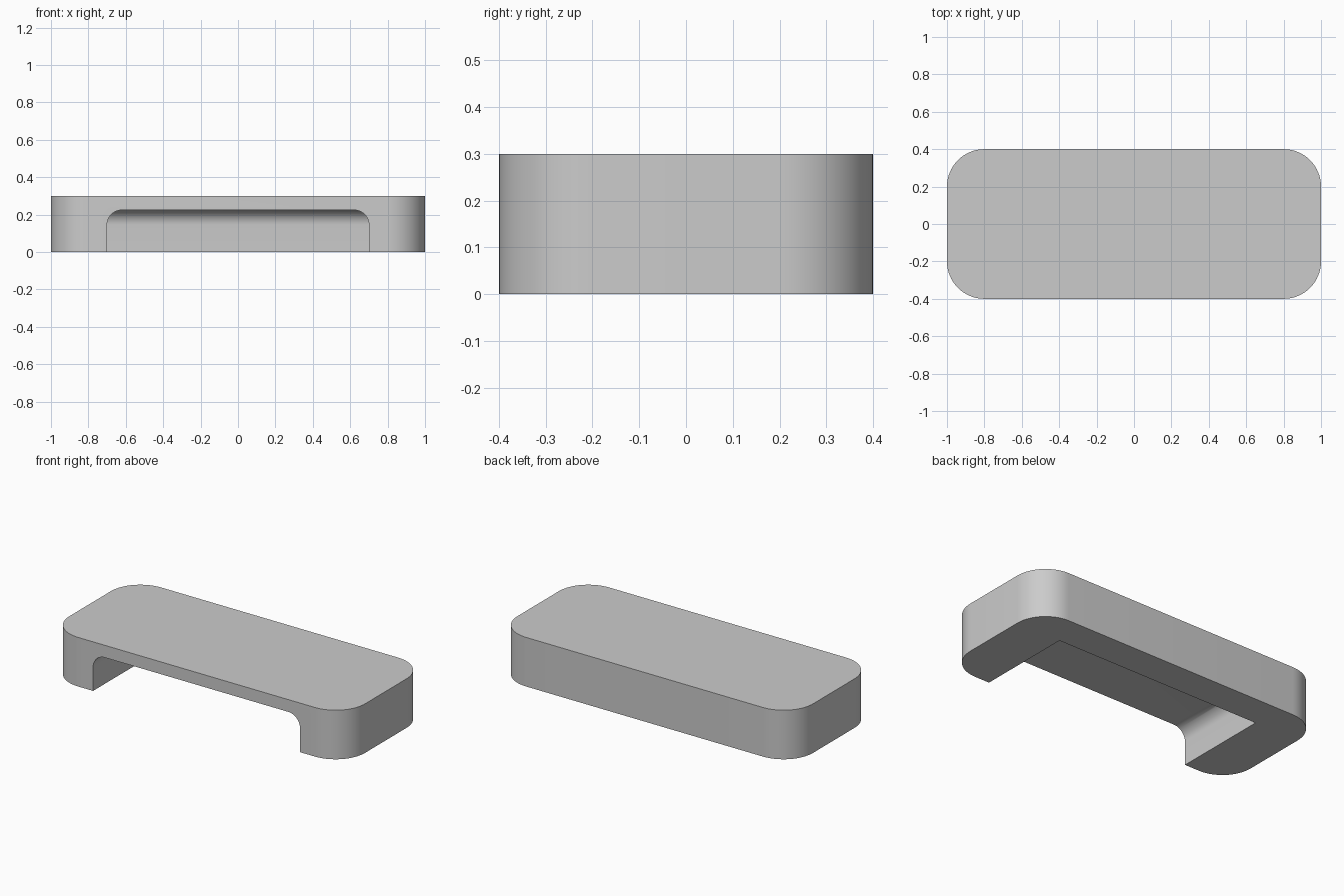
import bpy, bmesh, math

if "Cube" in bpy.data.objects:
    bpy.data.objects.remove(bpy.data.objects["Cube"])

grey = bpy.data.materials.new("plain grey")
grey.diffuse_color = (0.6, 0.6, 0.6, 1)
grey.use_nodes = True
grey.node_tree.nodes["Principled BSDF"].inputs["Base Color"].default_value = grey.diffuse_color


def make_object(name, bm):
    bmesh.ops.recalc_face_normals(bm, faces=bm.faces)
    mesh = bpy.data.meshes.new(name)
    bm.to_mesh(mesh)
    bm.free()
    mesh.materials.append(grey)
    obj = bpy.data.objects.new(name, mesh)
    bpy.context.collection.objects.link(obj)
    return obj


def loft(name, loops):
    """Closed solid through a stack of equal-length point loops."""
    bm = bmesh.new()
    rings = [[bm.verts.new(p) for p in loop] for loop in loops]
    for low, high in zip(rings, rings[1:]):
        for i in range(len(low)):
            j = (i + 1) % len(low)
            bm.faces.new((low[i], low[j], high[j], high[i]))
    bm.faces.new(rings[0])
    bm.faces.new(rings[-1])
    return make_object(name, bm)


# Body: rounded rectangle block
R, STEPS = 0.2, 16
outline = []
for k, (sx, sy) in enumerate([(1, 1), (-1, 1), (-1, -1), (1, -1)]):
    for i in range(STEPS + 1):
        a = math.pi / 2 * (k + i / STEPS)
        outline.append((sx * 0.8 + R * math.cos(a), sy * 0.2 + R * math.sin(a)))
body = loft("body", [[(x, y, z) for x, y in outline] for z in (0, 0.3)])

# Recess cutter: open to the front and below, fillet around the ceiling
FILLET, CEILING, SEGS = 0.08, 0.225, 12
levels = [(-0.1, 0)]
for i in range(SEGS + 1):
    a = math.pi / 2 * i / SEGS
    levels.append((CEILING - FILLET + FILLET * math.sin(a), FILLET * (1 - math.cos(a))))
cutter = loft("recess_cutter", [
    [(-0.7 + d, -0.6, z), (0.7 - d, -0.6, z), (0.7 - d, 0.2 - d, z), (-0.7 + d, 0.2 - d, z)]
    for z, d in levels])
cutter.hide_render = True
cutter.hide_set(True)

cut = body.modifiers.new("recess", 'BOOLEAN')
cut.operation = 'DIFFERENCE'
cut.solver = 'EXACT'
cut.object = cutter

# Bake the cut, then smooth the curved walls
bpy.context.view_layer.objects.active = body
body.select_set(True)
bpy.ops.object.modifier_apply(modifier="recess")
bpy.data.objects.remove(cutter)
bpy.ops.object.shade_smooth_by_angle(angle=math.radians(30))
